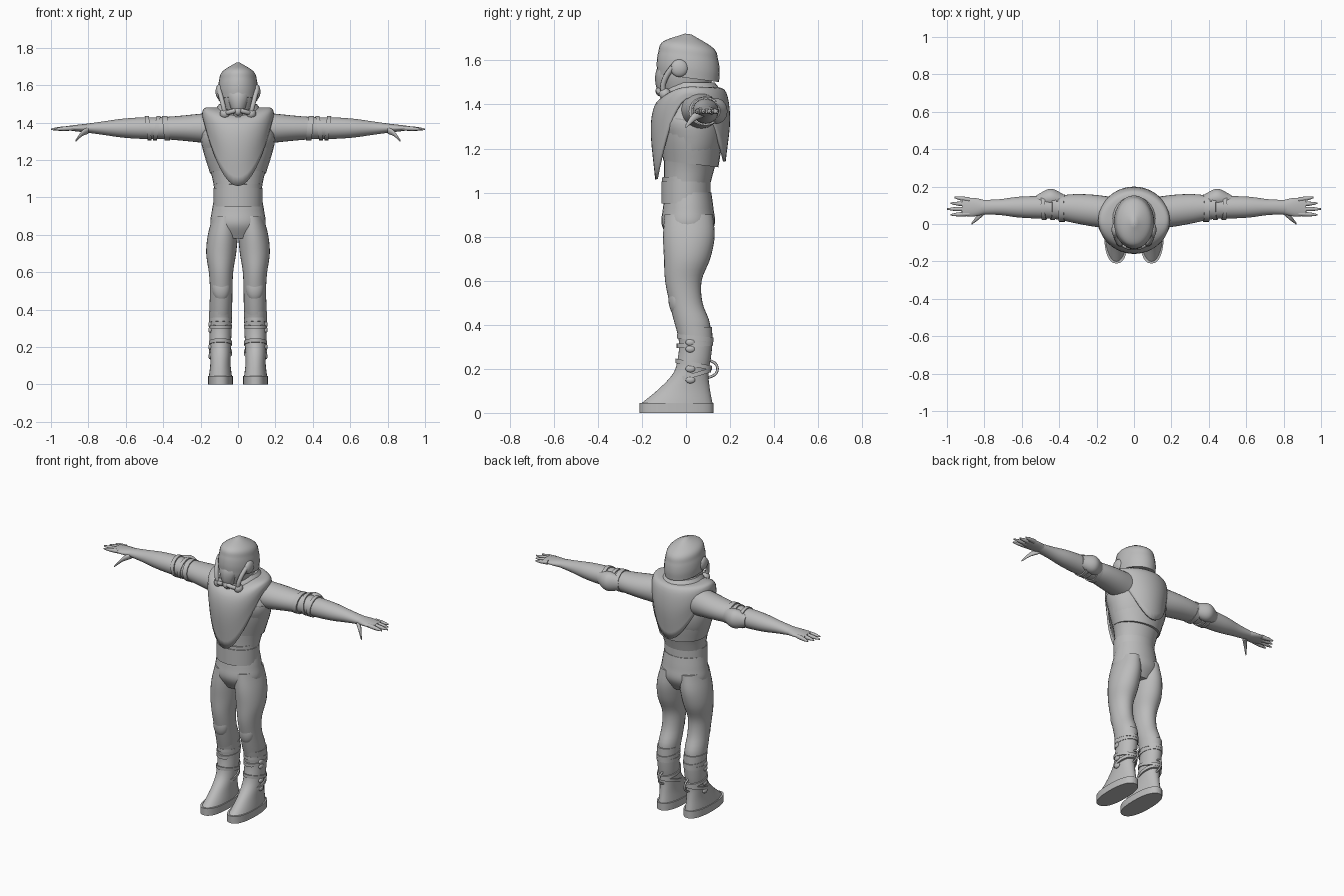
import bpy, bmesh
from math import sin, cos, pi
from mathutils import Matrix

if "Cube" in bpy.data.objects:
    bpy.data.objects.remove(bpy.data.objects["Cube"])

shade = (0.5, 0.5, 0.5, 1)
grey = bpy.data.materials.new("plain_grey")
grey.use_nodes = True
grey.diffuse_color = shade
grey.node_tree.nodes["Principled BSDF"].inputs["Base Color"].default_value = shade


def place(name, data, mirror):
    """Put the part in the scene, with a mirrored twin when it is one of a pair."""
    part = bpy.data.objects.new(name, data)
    bpy.context.collection.objects.link(part)
    data.materials.append(grey)
    if mirror:
        part.modifiers.new("other_side", "MIRROR").use_mirror_merge = False
    return part


def mesh_part(name, bm, mirror):
    bmesh.ops.recalc_face_normals(bm, faces=bm.faces)
    for face in bm.faces:
        face.smooth = True
    for edge in bm.edges:
        edge.smooth = edge.is_boundary or edge.calc_face_angle() < 0.9
    mesh = bpy.data.meshes.new(name)
    bm.to_mesh(mesh)
    bm.free()
    return place(name, mesh, mirror)


def skin(name, rings, mirror=False, capped=True):
    """Join closed rings of points into a surface."""
    bm = bmesh.new()
    rows = [[bm.verts.new(point) for point in ring] for ring in rings]
    for lower, upper in zip(rows, rows[1:]):
        for i in range(len(lower)):
            bm.faces.new((lower[i - 1], lower[i], upper[i], upper[i - 1]))
    if capped:
        bm.faces.new(rows[0])
        bm.faces.new(rows[-1])
    return mesh_part(name, bm, mirror)


def spline(values, t):
    """Smooth curve through evenly spaced values; a single number stays constant."""
    if not isinstance(values, list):
        return values
    last = len(values) - 1
    i = min(int(t * last), last - 1)
    f = t * last - i
    b, c = values[i], values[i + 1]
    a = values[i - 1] if i > 0 else b + b - c
    d = values[i + 2] if i + 2 <= last else c + c - b
    return b + f * ((c - a) + f * ((a + a - 5 * b + 4 * c - d) + f * (3 * (b - c) + d - a))) / 2


def signed_power(value, power):
    return abs(value) ** power * (1 if value > 0 else -1)


def loft(name, axis, start, end, centre, radius, mirror=False, steps=16, sides=28, tilt=0, square=1):
    """Oval rings along an axis; centre and radius each hold two profiles."""
    rings = []
    for step in range(steps + 1):
        t = step / steps
        (cu, cv), (ru, rv) = [[spline(profile, t) for profile in pair] for pair in (centre, radius)]
        ring = []
        for k in range(sides):
            angle = 2 * pi * k / sides
            u = ru * signed_power(cos(angle), square)
            v = rv * signed_power(sin(angle), square)
            along = start + (end - start) * t + tilt * v
            ring.append((cu + u, cv + v, along) if axis == "z" else (along, cu + u, cv + v))
        rings.append(ring)
    skin(name, rings, mirror)


def band(name, axis, middle, width, centre, radius, mirror=True, tilt=0):
    loft(name, axis, middle - width / 2, middle + width / 2, centre, radius, mirror, 1, tilt=tilt)


def ball(name, centre, size, mirror=True):
    bm = bmesh.new()
    bmesh.ops.create_uvsphere(bm, u_segments=20, v_segments=12, radius=1,
                              matrix=Matrix.Translation(centre) @ Matrix.Diagonal((*size, 1)))
    mesh_part(name, bm, mirror)


def tube(name, points, radius):
    curve = bpy.data.curves.new(name, "CURVE")
    curve.dimensions = "3D"
    curve.bevel_depth = radius
    curve.bevel_resolution = 2
    curve.use_fill_caps = True
    line = curve.splines.new("NURBS")
    line.points.add(len(points) - 1)
    for knot, point in zip(line.points, points):
        knot.co = (*point, 1)
    line.use_endpoint_u = True
    line.order_u = 3
    place(name, curve, True)


# Torso, jacket and belt
loft("torso", "z", 1, 1.45, (0, [0, .015, .03, .02, .04]),
     ([.12, .14, .18, .195, .12], [.1, .115, .135, .15, .1]))
loft("jacket", "z", 1.13, 1.33, (0, .022), ([.15, .18, .198], [.125, .14, .148]), tilt=-.12)
band("belt", "z", 1, .1, (0, 0), (.13, .112), mirror=False)
band("waist_wrap", "z", 1.06, .03, (0, 0), (.126, .108), mirror=False, tilt=.05)

# Hips and legs
loft("hips", "z", .78, 1, (0, .01), ([.11, .147, .14, .127], [.08, .12, .115, .105]))
loft("leg", "z", .3, .9,
     ([.095, .09, .09, .07], [.04, .03, 0, -.012, .005, .013, .012]),
     ([.05, .06, .06, .065, .08, .08, .065], [.06, .08, .075, .083, .105, .117, .11]), mirror=True, steps=24)
ball("knee_patch", (.09, -.04, .52), (.05, .04, .08))

# Boots
ankle = .094
loft("boot", "z", .04, .39, (ankle, [-.043, -.007, .022, .038, .044, .036]),
     ([.062, .054, .055, .058, .06, .062], [.164, .115, .08, .075, .076, .082]), mirror=True, steps=24)
loft("boot_sole", "z", 0, .045, (ankle, -.043), (.066, .168), mirror=True, steps=1, sides=40, square=.85)
for height, slant in ((.34, -.1), (.31, .06), (.22, -.2), (.17, .3)):
    band("boot_strap", "z", height, .02, (ankle, .02 + height / 15), (.062, .083), tilt=slant)
    ball("boot_buckle", (.148, .02, height - .02), (.011, .022, .016))
tube("boot_pull_loop", [(.09, .1 + .045 * sin(pi * k / 5), .2 + .04 * cos(pi * k / 5)) for k in range(6)], .006)

# Arms and elbow guards
reach = 1.37
loft("arm", "x", .12, .82, ([.06, .085, .09, .09], reach),
     ([.085, .085, .077, .062, .06, .055, .042, .038], [.085, .075, .065, .058, .057, .05, .036, .022]),
     mirror=True, steps=28)
band("sleeve_cuff", "x", .385, .03, (.085, reach), (.073, .066), tilt=.1)
for place_x, slant in ((.435, -.15), (.48, .12)):
    band("arm_band", "x", place_x, .022, (.09, reach), (.068, .065), tilt=slant)
loft("elbow_guard", "x", .37, .52, ([.125, .138, .125], reach), ([.03, .05, .03], [.04, .058, .036]), mirror=True)

# Hands
loft("palm", "x", .8, .92, (.09, reach), ([.038, .05, .046], [.024, .018, .01]), mirror=True)
for k in range(4):
    root = .055 + .025 * k
    taper = [.013, .012, .01, .004]
    loft("finger", "x", .88, 1 - .02 * abs(k - 1), ([root, root + .006 * (k - 1)], [reach, reach - .006]),
         (taper, taper), mirror=True, sides=12)
taper = [.02, .015, .005]
loft("thumb", "x", .8, .87, ([.07, .035, 0], [1.36, 1.34, 1.3]), (taper, taper), mirror=True, sides=14)

# Draped neck cloth, pointed at front and back
cloth = []
for step in range(15):
    wide, deep, front, side, back = [spline(profile, step / 14) for profile in (
        [.09, .17, .19, .19], [.1, .16, .18, .16],
        [1.45, 1.4, 1.28, 1.06], [1.48, 1.48, 1.46, 1.43], [1.48, 1.46, 1.33, 1.14])]
    ring = []
    for k in range(48):
        angle = 2 * pi * k / 48
        point_height = front if cos(angle) > 0 else back
        ring.append((wide * sin(angle), .02 - deep * cos(angle),
                     side + (point_height - side) * cos(angle) ** 2))
    cloth.append(ring)
drape = skin("neck_cloth", cloth, capped=False)
drape.modifiers.new("cloth", "SOLIDIFY").thickness = .012
loft("collar", "z", 1.42, 1.5, (0, .03), ([.12, .125, .1], [.13, .13, .1]))

# Head and helmet
loft("head", "z", 1.38, 1.6, (0, 0), ([.065, .08, .098, .098], [.07, .1, .122, .125]))
loft("helmet", "z", 1.52, 1.72, (0, .01), ([.105, .108, .102, .085, .01], [.14, .143, .136, .115, .015]),
     steps=24, tilt=-.13)
ball("ear_cover", (.1, -.03, 1.565), (.02, .04, .04))

# Breathing mask
loft("face_mask", "z", 1.43, 1.6, (0, [-.095, -.095, -.085, -.075]),
     ([.02, .043, .062, .055], [.02, .042, .053, .04]), sides=8)
ball("mask_nozzle", (0, -.12, 1.46), (.02, .018, .022), mirror=False)
ball("mask_canister", (.07, -.095, 1.447), (.027, .027, .027))
tube("mask_hose", [(.07, -.1, 1.45), (.08, -.12, 1.5), (.1, -.06, 1.57)], .013)
tube("mask_pipe", [(.07, -.1, 1.45), (.045, -.125, 1.455), (.015, -.125, 1.465)], .013)
